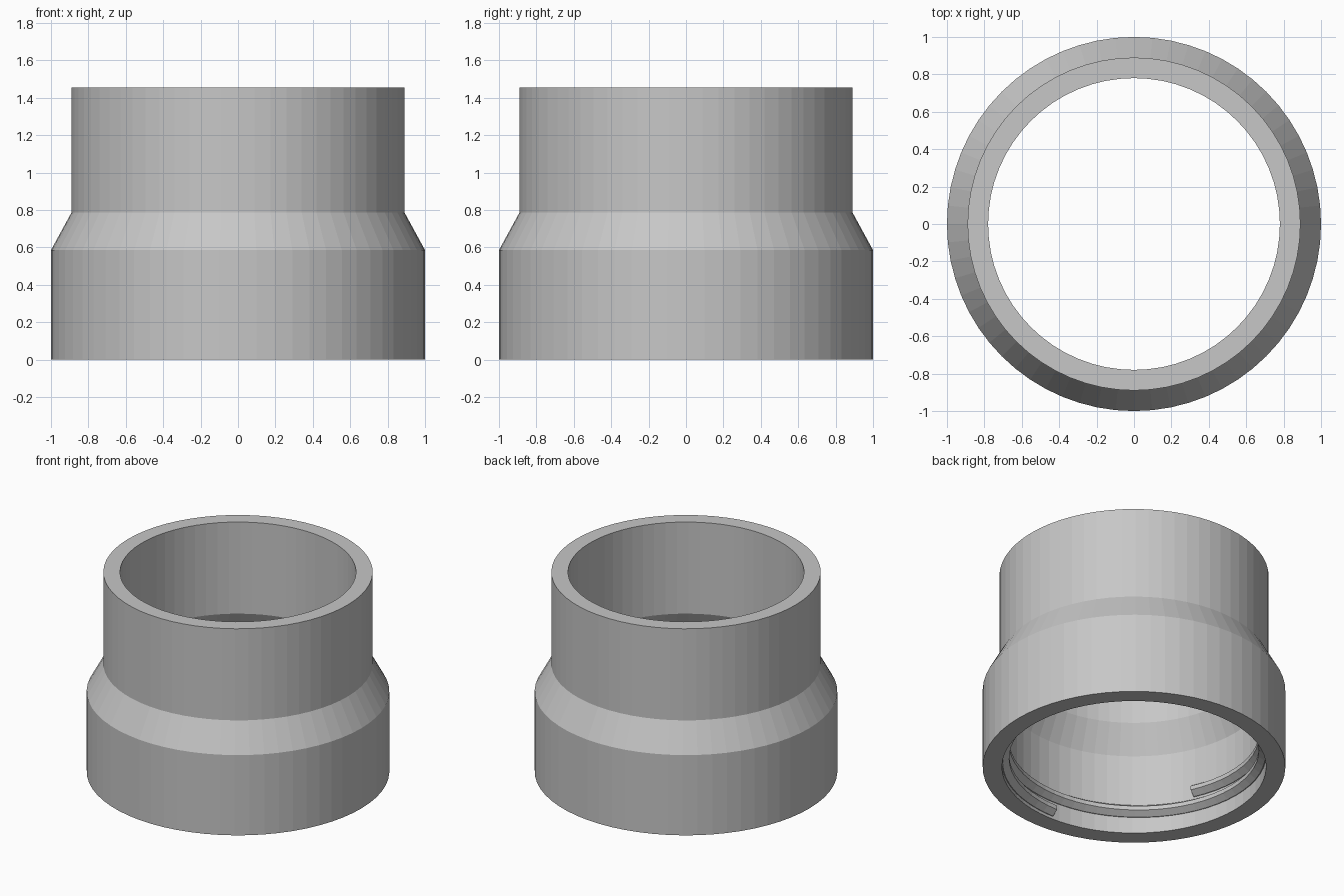
import bpy, bmesh, math

if "Cube" in bpy.data.objects:
    bpy.data.objects.remove(bpy.data.objects["Cube"])

SEGMENTS = 64

grey = bpy.data.materials.new("plain grey")
grey.diffuse_color = (0.57, 0.57, 0.57, 1)
grey.use_nodes = True
grey.node_tree.nodes["Principled BSDF"].inputs["Base Color"].default_value = grey.diffuse_color


def make_object(name, bm):
    bmesh.ops.recalc_face_normals(bm, faces=bm.faces)
    mesh = bpy.data.meshes.new(name)
    bm.to_mesh(mesh)
    bm.free()
    mesh.materials.append(grey)
    obj = bpy.data.objects.new(name, mesh)
    bpy.context.collection.objects.link(obj)
    return obj


def loft(bm, rings, closed):
    """Skin a list of equal-length closed cross-sections with quads."""
    n = len(rings[0])
    last = len(rings) if closed else len(rings) - 1
    for i in range(last):
        a, b = rings[i], rings[(i + 1) % len(rings)]
        for j in range(n):
            k = (j + 1) % n
            bm.faces.new((a[j], b[j], b[k], a[k]))


def section(bm, profile, angle):
    return [bm.verts.new((r * math.cos(angle), r * math.sin(angle), z))
            for r, z in profile]


# Adapter body: closed wall profile (radius, height) turned about z
wall = [(1.0, 0), (1.0, 0.585), (0.89, 0.787), (0.89, 1.455),
        (0.78, 1.455), (0.78, 0.787), (0.873, 0.585), (0.873, 0)]
bm = bmesh.new()
loft(bm, [section(bm, wall, 2 * math.pi * i / SEGMENTS)
          for i in range(SEGMENTS)], closed=True)
make_object("adapter_body", bm)

# Internal thread: right-handed ridge, just under two turns
START, SWEEP, PITCH, BASE_Z = math.radians(268), math.radians(655), 0.11, 0.065
steps = 116
rings = []
bm = bmesh.new()
for i in range(steps + 1):
    turn = SWEEP * i / steps
    z = BASE_Z + PITCH * turn / (2 * math.pi)
    ridge = [(0.885, z - 0.045), (0.868, z - 0.045), (0.825, z - 0.015),
             (0.825, z + 0.015), (0.868, z + 0.045), (0.885, z + 0.045)]
    rings.append(section(bm, ridge, START + turn))
loft(bm, rings, closed=False)
bm.faces.new(rings[0])
bm.faces.new(rings[-1])
make_object("internal_thread", bm)
